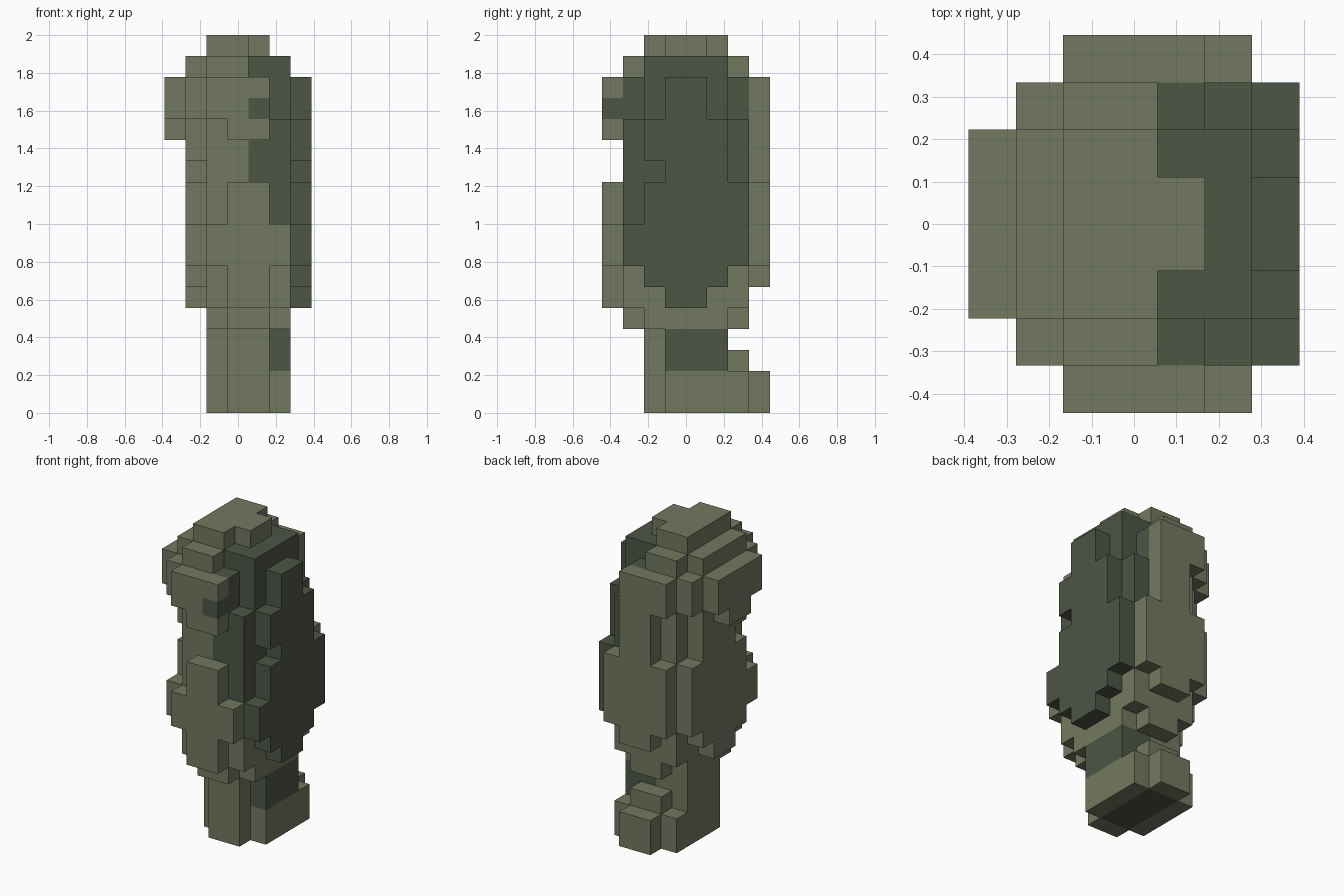
import bpy
import bmesh
from mathutils import Vector

CELL = 2 / 18
ORIGIN = Vector((-3.5, -4, 0))

default = bpy.data.objects.get("Cube")
if default:
    bpy.data.objects.remove(default, do_unlink=True)


def make_material(name, colour):
    mat = bpy.data.materials.new(name)
    mat.use_nodes = True
    mat.diffuse_color = colour
    bsdf = mat.node_tree.nodes["Principled BSDF"]
    bsdf.inputs["Base Color"].default_value = colour
    bsdf.inputs["Roughness"].default_value = 1
    return mat


LIGHT, DARK = 0, 1
materials = [
    make_material("light olive", (0.171, 0.191, 0.117, 1)),
    make_material("dark moss", (0.074, 0.093, 0.060, 1)),
]

# Each filled cell remembers its part and its colour
cells = {}


def block(part, xs, ys, zs, colour=LIGHT):
    """Fill the cells between the given grid lines."""
    for x in range(*xs):
        for y in range(*ys):
            for z in range(*zs):
                cells[x, y, z] = (part, colour)


def paint(xs, ys, zs):
    """Darken cells that are already filled."""
    for (x, y, z), (part, _) in list(cells.items()):
        if x in range(*xs) and y in range(*ys) and z in range(*zs):
            cells[x, y, z] = (part, DARK)


# Stem with its stepped heel
block("stem", (3, 5), (2, 8), (0, 2))
block("stem", (2, 6), (3, 7), (0, 2))
block("stem", (3, 5), (2, 7), (2, 3))
block("stem", (3, 5), (2, 6), (3, 4))
block("stem", (2, 6), (3, 6), (2, 4))
paint((5, 6), (3, 6), (2, 4))
paint((4, 5), (5, 6), (3, 4))

# Collar between stem and body
block("collar", (3, 5), (1, 7), (4, 5))
block("collar", (2, 6), (2, 6), (4, 5))

# Body core
block("body", (2, 5), (1, 7), (5, 16))
block("body", (5, 6), (1, 7), (5, 14))
block("body", (5, 6), (2, 6), (14, 16))
paint((5, 6), (1, 7), (7, 16))
paint((4, 5), (1, 7), (11, 16))

# Front ridge, lower and upper piece
block("front_ridge", (3, 5), (0, 1), (5, 11))
block("front_ridge", (2, 6), (0, 1), (7, 9))
block("front_brow", (3, 5), (0, 1), (13, 16))
block("front_brow", (2, 5), (0, 1), (14, 16))
paint((4, 5), (0, 1), (14, 15))

# Back ridge
block("back_ridge", (3, 5), (7, 8), (6, 16))
block("back_ridge", (2, 6), (7, 8), (7, 11))
block("back_ridge", (2, 5), (7, 8), (14, 16))

# Side plates: the same stepped outline on both sides
OUTLINE = [  # (y range, z range)
    ((3, 5), (5, 6)), ((2, 6), (6, 7)), ((1, 7), (7, 9)), ((2, 7), (9, 11)),
    ((3, 6), (11, 12)), ((2, 6), (12, 14)), ((3, 5), (14, 16)),
]
for part, column, colour in (("left_plate", 6, DARK), ("right_plate", 1, LIGHT)):
    for ys, zs in OUTLINE:
        block(part, (column, column + 1), ys, zs, colour)

# Shoulder and knob on one side
block("shoulder", (1, 2), (1, 7), (14, 16))
block("knob", (0, 1), (2, 6), (14, 16))
block("knob", (0, 1), (3, 5), (13, 14))

# Crown
block("crown", (1, 6), (2, 6), (16, 17))
block("crown", (2, 4), (1, 7), (16, 17))
paint((4, 6), (2, 6), (16, 17))
block("crown", (2, 4), (2, 6), (17, 18))
block("crown", (4, 5), (3, 5), (17, 18))


def build(part):
    """Make one object from the outer faces of a part's cells."""
    bm = bmesh.new()
    for cell, (owner, colour) in cells.items():
        if owner != part:
            continue
        centre = Vector(cell) + Vector((0.5, 0.5, 0.5))
        for axis in range(3):
            for sign in (-1, 1):
                normal = Vector((0, 0, 0))
                normal[axis] = sign
                beside = tuple(c + int(n) for c, n in zip(cell, normal))
                if beside in cells:
                    continue
                u = Vector((0, 0, 0))
                u[(axis + 1) % 3] = 0.5
                v = normal.cross(u)
                corners = [centre + normal / 2 + d for d in (-u - v, u - v, u + v, v - u)]
                face = bm.faces.new([bm.verts.new((p + ORIGIN) * CELL) for p in corners])
                face.material_index = colour
                # Dark sole panel under the stem
                if axis == 2 and cell[2] == 0 and cell[0] in (3, 4) and 3 <= cell[1] < 7:
                    face.material_index = DARK
    bmesh.ops.remove_doubles(bm, verts=bm.verts, dist=CELL / 100)
    bmesh.ops.dissolve_limit(bm, angle_limit=0.01, verts=bm.verts,
                             edges=bm.edges, delimit={'MATERIAL'})
    mesh = bpy.data.meshes.new(part)
    bm.to_mesh(mesh)
    bm.free()
    for mat in materials:
        mesh.materials.append(mat)
    bpy.context.collection.objects.link(bpy.data.objects.new(part, mesh))


for part in sorted({owner for owner, _ in cells.values()}):
    build(part)
